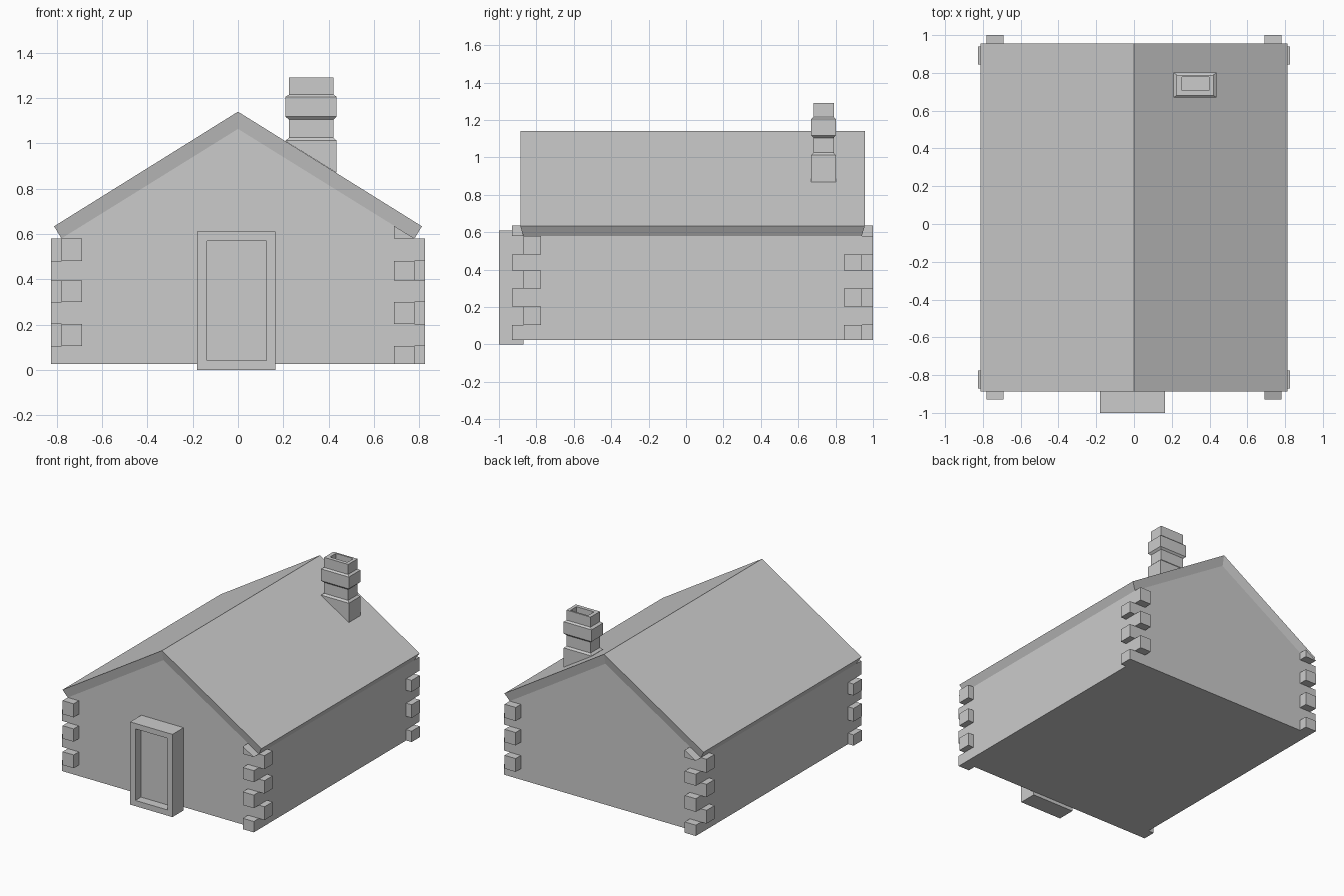
import bpy, bmesh
from mathutils import Matrix, Vector

if "Cube" in bpy.data.objects:
    bpy.data.objects.remove(bpy.data.objects["Cube"])

CY = 0.035                 # middle of the house along y
SLOPE = 0.6205             # roof pitch


def finish(name, bm):
    bmesh.ops.recalc_face_normals(bm, faces=bm.faces)
    me = bpy.data.meshes.new(name)
    bm.to_mesh(me)
    bm.free()
    ob = bpy.data.objects.new(name, me)
    bpy.context.collection.objects.link(ob)
    return ob


def add_loft(bm, rings, cap_start=True, cap_end=True):
    """Skin a list of equal-length point loops."""
    vr = [[bm.verts.new(p) for p in r] for r in rings]
    n = len(vr[0])
    for a, b in zip(vr, vr[1:]):
        for i in range(n):
            j = (i + 1) % n
            bm.faces.new((a[i], a[j], b[j], b[i]))
    if cap_start:
        bm.faces.new(vr[0])
    if cap_end:
        bm.faces.new(vr[-1])


def rect_xy(x0, x1, y0, y1, z):
    return [(x0, y0, z), (x1, y0, z), (x1, y1, z), (x0, y1, z)]


def rect_xz(x0, x1, z0, z1, y):
    return [(x0, y, z0), (x1, y, z0), (x1, y, z1), (x0, y, z1)]


# Walls: gabled prism
bm = bmesh.new()
gable = [(-0.78, 0.025), (0.78, 0.025), (0.78, 0.58), (0, 1.064), (-0.78, 0.58)]
add_loft(bm, [[(x, y, z) for x, z in gable] for y in (-0.87, 0.94)])
finish("walls", bm)

# Roof: outer slopes with bevelled edges running back to the walls
bm = bmesh.new()
outer = [(-0.812, 0.634), (0, 1.14), (0.812, 0.634)]
inner = [(-0.78, 0.58), (0, 1.064), (0.78, 0.58)]
rows = [[bm.verts.new((x, y, z)) for x, z in prof]
        for prof, y in ((inner, -0.87), (outer, -0.886), (outer, 0.956), (inner, 0.94))]
for k in range(4):
    a, b = rows[k], rows[(k + 1) % 4]
    for i in range(2):
        bm.faces.new((a[i], a[i + 1], b[i + 1], b[i]))
for i in (0, 2):
    bm.faces.new([r[i] for r in rows])
finish("roof", bm)

# Log ends: two interlocking corner patterns, each repeated by a half turn
LOW = [(0.025, 0.105), (0.203, 0.30), (0.395, 0.48)]
HIGH = [(0.105, 0.203), (0.30, 0.395), (0.48, 0.58)]


def log_corner(name, side, gable_rows, side_rows, sloped_top, turn):
    bm = bmesh.new()
    for z0, z1 in gable_rows:
        add_loft(bm, [rect_xz(side * 0.69, side * 0.78, z0, z1, y) for y in (-0.93, -0.87)])
    for z0, z1 in side_rows:
        add_loft(bm, [rect_xy(side * 0.78, side * 0.825, -0.87, -0.775, z) for z in (z0, z1)])
    if sloped_top:      # top log cut off along the roof line
        add_loft(bm, [[(side * 0.69, y, 0.58), (side * 0.78, y, 0.58),
                       (side * 0.69, y, 0.635)] for y in (-0.93, -0.87)])
    if turn:
        bmesh.ops.rotate(bm, verts=bm.verts, cent=Vector((0, CY, 0)),
                         matrix=Matrix.Rotation(3.14159265, 3, 'Z'))
    finish(name, bm)


log_corner("logs_front_right", 1, LOW, HIGH, True, False)
log_corner("logs_front_left", -1, HIGH, LOW, False, False)
log_corner("logs_back_left", 1, LOW, HIGH, True, True)
log_corner("logs_back_right", -1, HIGH, LOW, False, True)

# Door: block with a recessed panel
bm = bmesh.new()
add_loft(bm, [rect_xz(-0.18, 0.165, 0, 0.61, -0.868),
              rect_xz(-0.18, 0.165, 0, 0.61, -1.0),
              rect_xz(-0.137, 0.125, 0.042, 0.57, -1.0),
              rect_xz(-0.137, 0.125, 0.042, 0.57, -0.935)])
finish("door", bm)

# Chimney: stacked rectangular sections, foot cut to the roof, hollow top
wide = (0.209, 0.436, 0.669, 0.802)
slim = (0.226, 0.422, 0.681, 0.790)
hole = (0.255, 0.398, 0.708, 0.777)
foot = [(x, y, 1.14 - SLOPE * x) for x, y, _ in rect_xy(*wide, 0)]
sections = [(wide, 1.012), (slim, 1.025), (slim, 1.105), (wide, 1.118),
            (wide, 1.205), (slim, 1.216), (slim, 1.29), (hole, 1.29), (hole, 1.23)]
bm = bmesh.new()
add_loft(bm, [foot] + [rect_xy(*r, z) for r, z in sections])
finish("chimney", bm)
